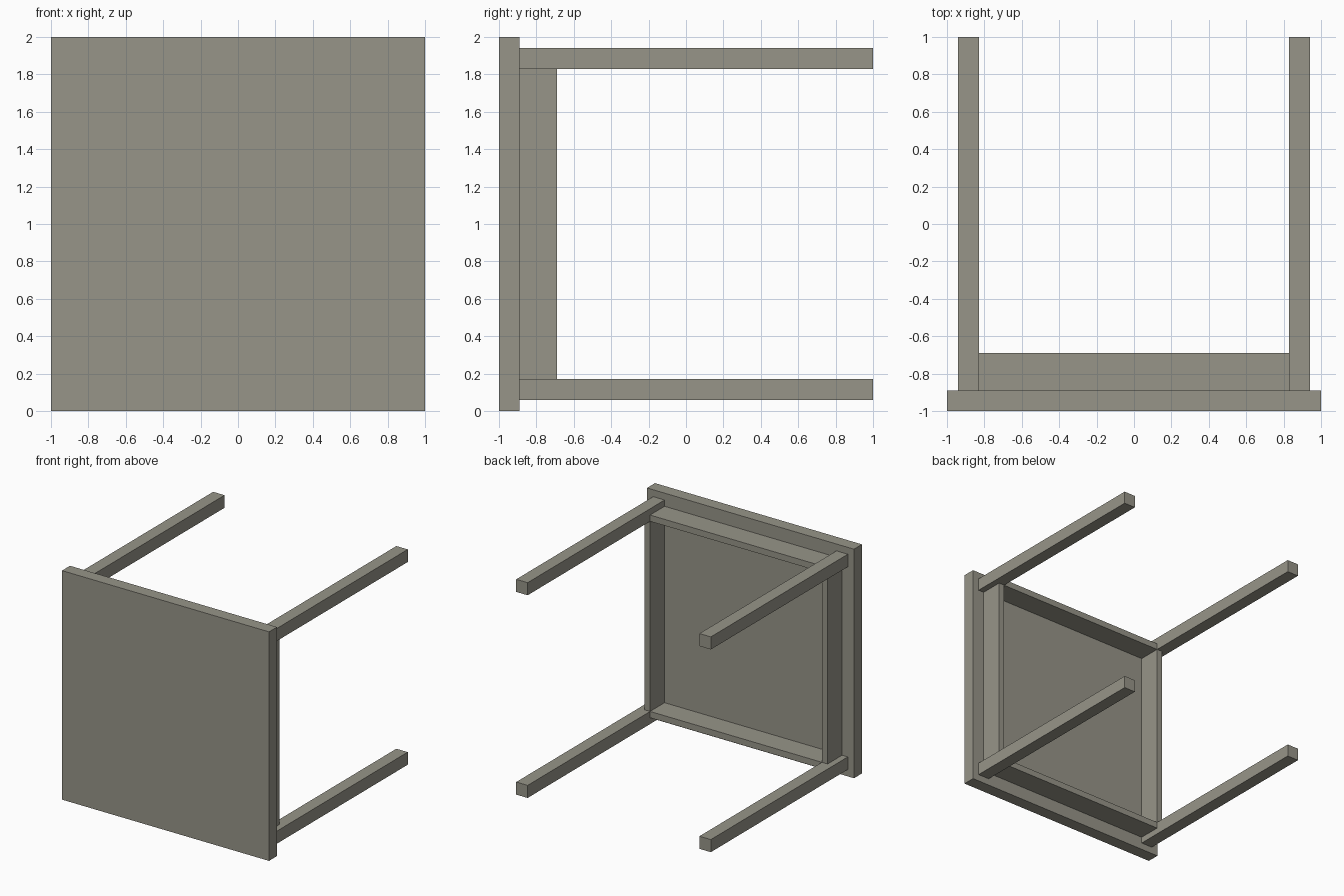
import bpy
import bmesh
from mathutils import Vector

if "Cube" in bpy.data.objects:
    bpy.data.objects.remove(bpy.data.objects["Cube"])

# One flat grey-olive colour for the whole table
mat = bpy.data.materials.new("grey_olive_paint")
mat.diffuse_color = (0.31, 0.30, 0.25, 1.0)
mat.use_nodes = True
mat.node_tree.nodes["Principled BSDF"].inputs["Base Color"].default_value = mat.diffuse_color


def box(name, lo, hi):
    """Axis-aligned box between two opposite corners."""
    lo, hi = Vector(lo), Vector(hi)
    bm = bmesh.new()
    bmesh.ops.create_cube(bm, size=1.0)
    bmesh.ops.scale(bm, vec=hi - lo, verts=bm.verts)
    mesh = bpy.data.meshes.new(name)
    bm.to_mesh(mesh)
    bm.free()
    mesh.materials.append(mat)
    obj = bpy.data.objects.new(name, mesh)
    obj.location = (lo + hi) / 2
    bpy.context.collection.objects.link(obj)
    return obj


# The table lies on its side: its top faces -y, its legs point to +y
TOP_BACK = -0.89        # underside of the tabletop
APRON_END = -0.69       # free edge of the apron boards
IN, OUT = 0.83, 0.94    # inner and outer leg faces, from the centre
BOARD = 0.055           # apron thickness, flush with inner leg faces

# Tabletop
box("tabletop", (-1, -1, 0), (1, TOP_BACK, 2))

# Legs, one at each corner
for sx, side in ((-1, "left"), (1, "right")):
    for sz, level in ((-1, "lower"), (1, "upper")):
        x = sorted((sx * IN, sx * OUT))
        z = sorted((1 + sz * IN, 1 + sz * OUT))
        box(f"{level}_{side}_leg", (x[0], TOP_BACK, z[0]), (x[1], 1, z[1]))

# Apron boards between the legs
for s, side, level in ((-1, "left", "lower"), (1, "right", "upper")):
    a, b = sorted((s * IN, s * (IN + BOARD)))
    box(f"{side}_apron", (a, TOP_BACK, 1 - IN), (b, APRON_END, 1 + IN))
    box(f"{level}_apron", (-IN, TOP_BACK, 1 + a), (IN, APRON_END, 1 + b))
